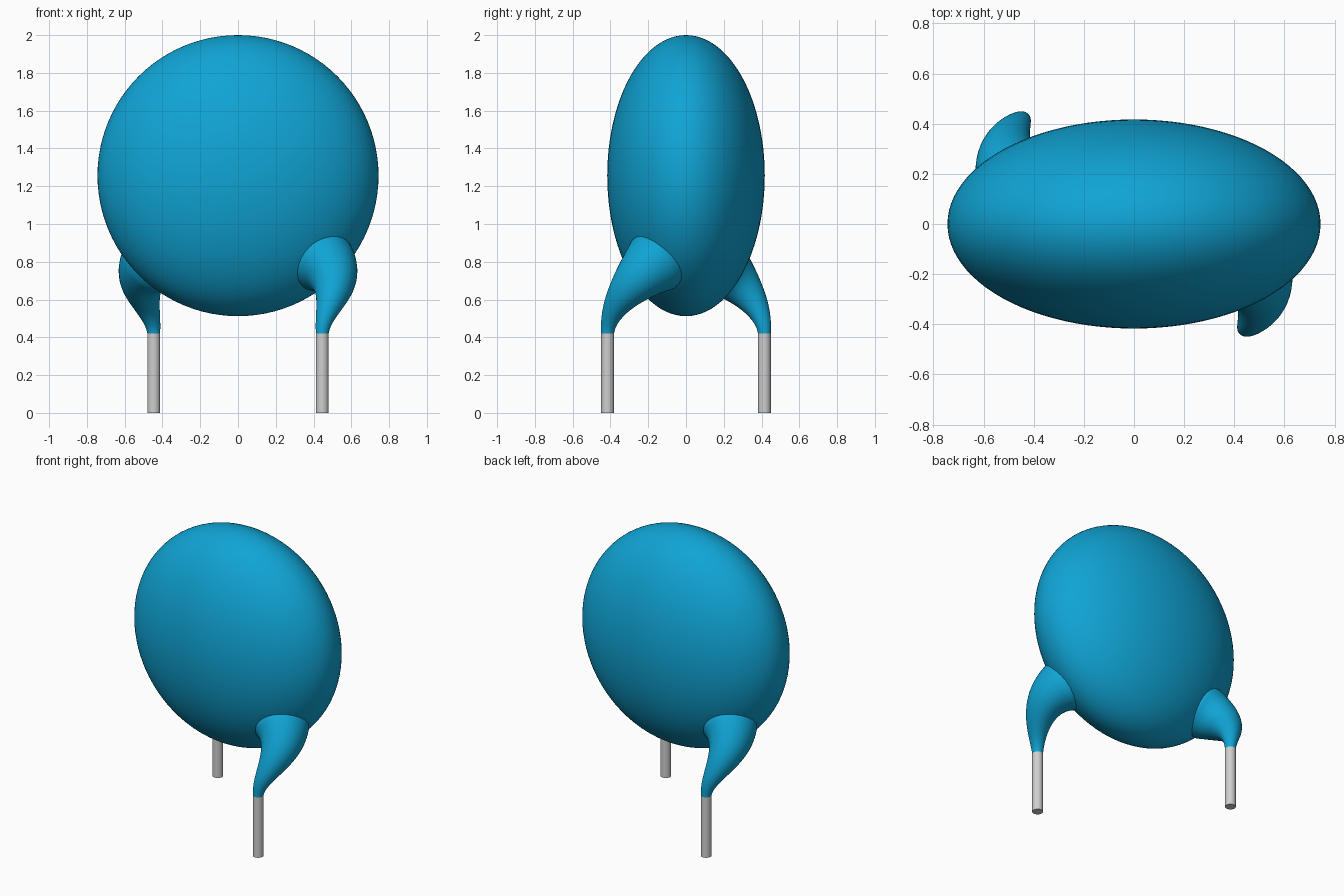
import bpy, bmesh, math
from mathutils import Vector, Matrix

cube = bpy.data.objects.get("Cube")
if cube:
    bpy.data.objects.remove(cube, do_unlink=True)


def make_material(name, rgb):
    mat = bpy.data.materials.new(name)
    mat.use_nodes = True
    color = (*rgb, 1.0)
    mat.diffuse_color = color
    mat.node_tree.nodes["Principled BSDF"].inputs["Base Color"].default_value = color
    return mat


blue = make_material("glossy blue coating", (0.005, 0.37, 0.66))
grey = make_material("grey metal", (0.62, 0.62, 0.62))


def finish(bm, name, mat):
    bmesh.ops.recalc_face_normals(bm, faces=bm.faces)
    mesh = bpy.data.meshes.new(name)
    bm.to_mesh(mesh)
    bm.free()
    mesh.materials.append(mat)
    obj = bpy.data.objects.new(name, mesh)
    bpy.context.collection.objects.link(obj)
    bpy.ops.object.select_all(action='DESELECT')
    obj.select_set(True)
    bpy.context.view_layer.objects.active = obj
    bpy.ops.object.shade_smooth_by_angle(angle=math.radians(40))
    return obj


# Flattened round body
bm = bmesh.new()
bmesh.ops.create_uvsphere(bm, u_segments=96, v_segments=48, radius=1.0)
bmesh.ops.transform(bm, verts=bm.verts, matrix=Matrix.Translation((0, 0, 1.256))
                    @ Matrix.Diagonal((0.744, 0.417, 0.744, 1)))
finish(bm, "body", blue)

# Centre line of the flared leg, from the lead up into the body
PATH = [Vector(p) for p in ((0.446, -0.415, 0.42), (0.45, -0.412, 0.55),
                            (0.568, -0.298, 0.68), (0.46, -0.17, 0.79))]
SIDES, STEPS = 40, 28
R_LEAD, R_FLARE = 0.034, 0.17


def bezier(t):
    a, b, c, d = PATH
    s = 1 - t
    point = a * s**3 + b * 3 * s * s * t + c * 3 * s * t * t + d * t**3
    tangent = (b - a) * s * s + (c - b) * 2 * s * t + (d - c) * t * t
    return point, tangent.normalized()


def build_leg(name, turn):
    """Sweep a widening circle along the path."""
    bm = bmesh.new()
    stations = []
    for i in range(STEPS + 1):
        t = i / STEPS
        point, tangent = bezier(t)
        if i == 0:
            tangent = Vector((0, 0, 1))
        stations.append((point, tangent, R_LEAD + (R_FLARE - R_LEAD) * t**1.4))
    # Hidden end sunk into the body
    point, tangent, radius = stations[-1]
    stations.append((point + tangent * 0.06, tangent, radius * 0.98))

    rings = []
    side = Vector((1, 0, 0))
    for point, tangent, radius in stations:
        side = (side - tangent * side.dot(tangent)).normalized()
        up = tangent.cross(side)
        rings.append([bm.verts.new(point + radius * (side * math.cos(a) + up * math.sin(a)))
                      for a in (2 * math.pi * k / SIDES for k in range(SIDES))])
    for low, high in zip(rings, rings[1:]):
        for k in range(SIDES):
            n = (k + 1) % SIDES
            bm.faces.new((low[k], low[n], high[n], high[k]))
    bm.faces.new(rings[0])
    bm.faces.new(rings[-1])
    bmesh.ops.transform(bm, verts=bm.verts, matrix=turn)
    finish(bm, name, blue)


def build_lead(name, turn):
    bm = bmesh.new()
    bmesh.ops.create_cone(bm, cap_ends=True, segments=SIDES, radius1=R_LEAD,
                          radius2=R_LEAD, depth=0.42)
    place = Matrix.Translation((PATH[0].x, PATH[0].y, 0.21))
    bmesh.ops.transform(bm, verts=bm.verts, matrix=turn @ place)
    finish(bm, name, grey)


# The two legs sit diagonally opposite each other
for label, angle in (("front_left", 0), ("back_right", math.pi)):
    turn = Matrix.Rotation(angle, 4, 'Z')
    build_leg(label + "_leg", turn)
    build_lead(label + "_lead", turn)
